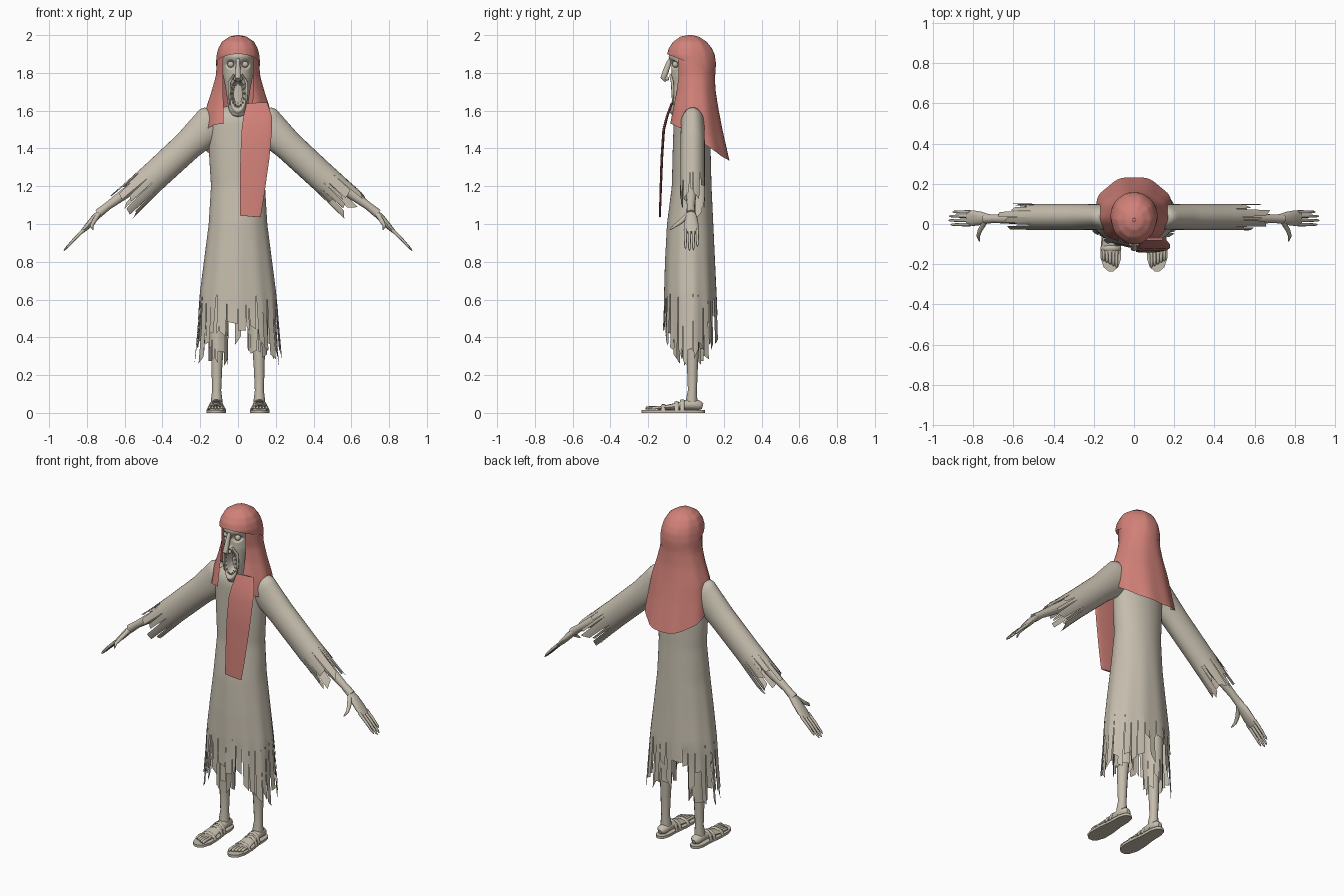
import bpy, bmesh, random
from math import sin, cos, pi, tau, asin, hypot
from mathutils import Vector

random.seed(4)
if "Cube" in bpy.data.objects:
    bpy.data.objects.remove(bpy.data.objects["Cube"])


def material(name, rgb):
    m = bpy.data.materials.new(name)
    m.use_nodes = True
    m.diffuse_color = (*rgb, 1)
    bsdf = m.node_tree.nodes["Principled BSDF"]
    bsdf.inputs["Base Color"].default_value = (*rgb, 1)
    bsdf.inputs["Roughness"].default_value = 0.9
    return m


LINEN = material("weathered linen", (0.56, 0.51, 0.42))
RED = material("faded red cloth", (0.64, 0.22, 0.19))
made = []


def finish(name, bm, mat):
    bmesh.ops.recalc_face_normals(bm, faces=bm.faces)
    me = bpy.data.meshes.new(name)
    bm.to_mesh(me)
    bm.free()
    me.materials.append(mat)
    ob = bpy.data.objects.new(name, me)
    bpy.context.collection.objects.link(ob)
    made.append(ob)
    return ob


def lookup(table, s):
    """Blend the rows of a table whose first column falls."""
    for p, q in zip(table, table[1:]):
        if s >= q[0]:
            t = min(1, (p[0] - s) / (p[0] - q[0]))
            return [a + (b - a) * t for a, b in zip(p[1:], q[1:])]
    return table[-1][1:]


def ring(table, z, a, k=1):
    """Point at height z; angle 0 faces the front. Columns: z, half width, front y, back y."""
    rx, yf, yb = lookup(table, z)
    return Vector((k * rx * sin(a), (yf + yb) / 2 - k * (yb - yf) / 2 * cos(a), z))


def sheet(name, fn, nu, nv, mat, closed=True, hem=None, start=0, end=1):
    """Surface fn(u, s, k); with hem(u) its lower edge is torn into strips."""
    bm = bmesh.new()
    cols = nu if closed else nu + 1
    rows = [[bm.verts.new(fn(i / nu, start + (end - start) * j / nv, 1)) for i in range(cols)]
            for j in range(nv + 1)]
    for r, q in zip(rows, rows[1:]):
        for i in range(nu):
            n = (i + 1) % cols
            bm.faces.new((r[i], r[n], q[n], q[i]))
    i = 0
    while hem and i < nu:
        w = min(random.choice((1, 2, 2, 3)), nu - i)
        low, k = hem((i + w / 2) / nu), random.uniform(0.93, 1.01)
        tilt, taper = random.uniform(-0.2, 0.2), random.uniform(0, 0.3)
        last = [rows[-1][(i + c) % cols] for c in range(w + 1)]
        for j in range(1, 5):
            t = j / 4
            new = []
            for c in range(w + 1):
                off = c / w - 0.5
                u = (i + w / 2 + off * w * (1 - taper * t)) / nu
                s = end + (low - end) * t * (1 + tilt * off)
                new.append(bm.verts.new(fn(u, s, 1 + (k - 1) * min(1, 2 * t))))
            for c in range(w):
                bm.faces.new((last[c], last[c + 1], new[c + 1], new[c]))
            last = new
        i += w
    return finish(name, bm, mat)


def tube(name, pts, mat, side=(1, 0, 0), n=12):
    """Closed tube along points (x, y, z, radius along side, other radius)."""
    bm = bmesh.new()
    c = [Vector(p[:3]) for p in pts]
    loops = []
    for i, p in enumerate(pts):
        t = (c[min(i + 1, len(c) - 1)] - c[max(i - 1, 0)]).normalized()
        s = Vector(side)
        s = (s - t * t.dot(s)).normalized()
        up = t.cross(s)
        loops.append([bm.verts.new(c[i] + s * p[3] * cos(tau * j / n) + up * p[-1] * sin(tau * j / n))
                      for j in range(n)])
    for r, q in zip(loops, loops[1:]):
        for j in range(n):
            bm.faces.new((r[j], r[(j + 1) % n], q[(j + 1) % n], q[j]))
    bm.faces.new(loops[0])
    bm.faces.new(loops[-1])
    return finish(name, bm, mat)


def ball(name, loc, r, mat):
    bm = bmesh.new()
    bmesh.ops.create_uvsphere(bm, u_segments=16, v_segments=10, radius=r)
    bmesh.ops.translate(bm, verts=bm.verts, vec=loc)
    return finish(name, bm, mat)


# Robe with a torn hem
ROBE = [(1.63, .04, 0, .06), (1.6, .13, -.05, .09), (1.55, .16, -.065, .11), (1.4, .155, -.07, .13),
        (1.2, .143, -.075, .135), (1, .155, -.1, .145), (.8, .18, -.11, .155),
        (.6, .205, -.115, .165), (.2, .238, -.13, .178)]


def robe(u, z, k):
    fold = 1 + 0.025 * max(0, 1.2 - z) * cos(tau * u * 11)
    return ring(ROBE, z, tau * u, k * fold)


sheet("robe", robe, 64, 40, LINEN, start=1.63, end=.64,
      hem=lambda u: .31 + .12 * abs(cos(tau * u)) ** 3 + random.uniform(-.05, .14))

# Head with sunken eyes and a gaping mouth
HEAD = [(1.94, .08, -.08, .1), (1.885, .082, -.092, .1), (1.84, .08, -.076, .1), (1.78, .078, -.078, .09),
        (1.72, .066, -.078, .07), (1.65, .056, -.08, .05), (1.6, .048, -.082, .03),
        (1.575, .034, -.075, 0), (1.565, .01, -.055, -.03)]


def head(u, z, k):
    p = ring(HEAD, z, tau * u)
    if p.y < 0:
        m = hypot(p.x / .036, (z - 1.69) / .078)
        e = hypot((abs(p.x) - .038) / .027, (z - 1.845) / .026)
        if m < 1:
            p.y += .055 * min(1, 3 * (1 - m))
        elif m < 1.4:
            p.y -= .008 * sin(pi * (m - 1) / .4)
        if e < 1:
            p.y += .022 * (1 - e * e)
    return p


sheet("head", head, 96, 80, LINEN, start=1.94, end=1.565)
tube("neck", [(0, .02, 1.5, .045), (0, .02, 1.72, .045)], LINEN)
tube("nose", [(0, -.075, 1.885, .01, .008), (0, -.092, 1.85, .011, .014), (0, -.11, 1.8, .014, .016),
              (0, -.12, 1.775, .017, .015), (0, -.105, 1.757, .01, .008)], LINEN)
for i in range(18):
    a = tau * (i + .5) / 18
    x, z = .036 * sin(a), .078 * cos(a)
    tube(f"tooth_{i + 1}", [(x, -.07, 1.69 + z, .005), (x * .72, -.074, 1.69 + z * .82, .002)],
         LINEN, (0, 1, 0), 6)

# Head cloth: fluted cap and a long open veil
CAP = [(2, .008, .012, .03), (1.992, .045, -.03, .07), (1.965, .085, -.07, .112), (1.93, .104, -.093, .14),
       (1.895, .113, -.102, .155), (1.85, .117, -.085, .16), (1.78, .119, -.07, .156)]
VEIL = [(1.92, .098, -.08, .14), (1.86, .111, -.075, .154), (1.78, .118, -.065, .153), (1.7, .14, -.068, .158),
        (1.6, .172, -.085, .175), (1.5, .188, -.105, .195), (1.33, .207, -.1, .234)]


def cap(u, v, k):
    a = tau * u
    low = 1.845 + .055 * cos(a)
    z = 2 - (2 - low) * v ** 1.6
    return ring(CAP, z, a, 1 - .035 * abs(cos(5 * a)) * min(1, 4 * v) * (1.2 - v))


def veil(u, v, k):
    z = 1.92 - v * (.49 - .1 * cos(tau * u))
    opening = asin(min(.95, .078 / lookup(VEIL, z)[0]))
    a = opening + (tau - 2 * opening) * u
    return ring(VEIL, z, a, 1 + .02 * v * cos(9 * a))


sheet("head_cloth_cap", cap, 80, 20, RED)
sheet("head_cloth_veil", veil, 80, 26, RED, closed=False)
tube("cap_button", [(0, .021, 1.985, .012), (0, .021, 2, .008)], RED)
tube("scarf_tail", [(.1, -.075, 1.64, .055, .006), (.104, -.1, 1.57, .075, .007), (.1, -.118, 1.5, .08, .007),
                    (.089, -.128, 1.35, .077, .007), (.074, -.135, 1.15, .064, .006),
                    (.065, -.138, 1.04, .055, .005)], RED, n=16)

# Mirrored limbs
SLEEVE = [(.03, .02, .02), (.0, .1, .062), (-.2, .08, .065), (-.45, .078, .065), (-.7, .088, .068)]
SOLE = [(-.235, .012), (-.215, .036), (-.17, .051), (-.1, .05), (-.02, .04), (.05, .038), (.085, .028), (.1, .01)]
for s, label in ((1, "left"), (-1, "right")):

    def limb(name, pts, side=(1, 0, 0), n=12):
        tube(f"{label}_{name}", [(p[0] * s, *p[1:]) for p in pts], LINEN, side, n)

    def sleeve(u, t, k):
        across, deep = lookup(SLEEVE, -t)
        a = tau * u
        h = across * k * cos(a)
        return Vector((s * (.12 + .735 * t + .678 * h), .035 + deep * k * sin(a), 1.55 - .678 * t + .735 * h))

    def trouser(u, z, k):
        a = tau * u
        return Vector((s * .105 + .055 * k * sin(a), .035 - .06 * k * cos(a), z))

    sheet(f"{label}_sleeve", sleeve, 28, 20, LINEN, start=-.03, end=.47,
          hem=lambda u: random.uniform(.56, .68))
    sheet(f"{label}_trouser_leg", trouser, 20, 4, LINEN, start=.8, end=.45,
          hem=lambda u: random.uniform(.26, .36))

    # Arm and hand
    Y = (0, 1, 0)
    limb("arm", [(.4, .03, 1.31, .035), (.6, .028, 1.16, .028), (.69, .026, 1.095, .021), (.74, .026, 1.055, .024)], Y)
    limb("palm", [(.715, .026, 1.075, .02, .016), (.76, .028, 1.03, .033, .019), (.8, .029, .985, .039, .015),
                  (.83, .029, .955, .034, .009)], Y)
    for name, y, reach in (("index", -.003, .9), ("middle", .018, 1), ("ring", .039, .97), ("little", .06, .8)):
        d = .1 * reach
        limb(name + "_finger", [(.815, y, .97, .009), (.82 + d * .5, y, .968 - d * .52, .008),
                                (.822 + d * .9, y, .965 - d * .95, .006), (.822 + d, y, .965 - d * 1.06, .002)], Y, 8)
    limb("thumb", [(.74, .012, 1.05, .014), (.765, -.03, 1.01, .012), (.775, -.06, .99, .009),
                   (.768, -.085, .97, .003)], n=8)

    # Leg, foot and sandal
    limb("leg", [(.105, .035, .75, .045), (.108, .035, .4, .036), (.112, .034, .25, .029), (.113, .034, .12, .024),
                 (.113, .03, .07, .03), (.113, .03, .03, .03)])
    limb("foot", [(.113, .088, .035, .012, .014), (.113, .07, .04, .03, .026), (.113, .02, .045, .033, .03),
                  (.115, -.04, .036, .036, .02), (.117, -.11, .028, .044, .012), (.118, -.15, .024, .042, .008)])
    for i in range(5):
        x, tip = .087 + .016 * i, -.215 + .008 * i
        limb(f"toe_{i + 1}", [(x, -.13, .028, .008), (x, tip + .03, .028, .0085),
                              (x, tip + .006, .025, .008), (x, tip, .022, .003)], n=8)
    for i, (y, w, h) in enumerate(((-.12, .047, .03), (-.05, .043, .045), (-.02, .04, .055))):
        arc = [(.115 - w * cos(pi * j / 8), y, .012 + h * sin(pi * j / 8), .012, .005) for j in range(9)]
        limb(f"sandal_strap_{i + 1}", arc, Y, 8)
    bm = bmesh.new()
    outline = [(.115 + w, y) for y, w in SOLE] + [(.115 - w, y) for y, w in reversed(SOLE)]
    face = bm.faces.new([bm.verts.new((x * s, y, 0)) for x, y in outline])
    up = bmesh.ops.extrude_face_region(bm, geom=[face])["geom"]
    bmesh.ops.translate(bm, verts=[v for v in up if isinstance(v, bmesh.types.BMVert)], vec=(0, 0, .015))
    finish(f"{label}_sandal_sole", bm, LINEN)

    # Face details
    ball(f"{label}_eye", (s * .038, -.056, 1.845), .017, LINEN)
    ball(f"{label}_nostril", (s * .014, -.1, 1.77), .011, LINEN)
    limb("cheek_fold", [(.02, -.083, 1.79, .006), (.045, -.072, 1.75, .008), (.047, -.07, 1.69, .007),
                        (.042, -.07, 1.63, .003)], n=8)

# Smooth shading that keeps hard edges
for ob in bpy.context.selected_objects:
    ob.select_set(False)
for ob in made:
    ob.select_set(True)
bpy.context.view_layer.objects.active = made[0]
bpy.ops.object.shade_smooth_by_angle(angle=0.8)
